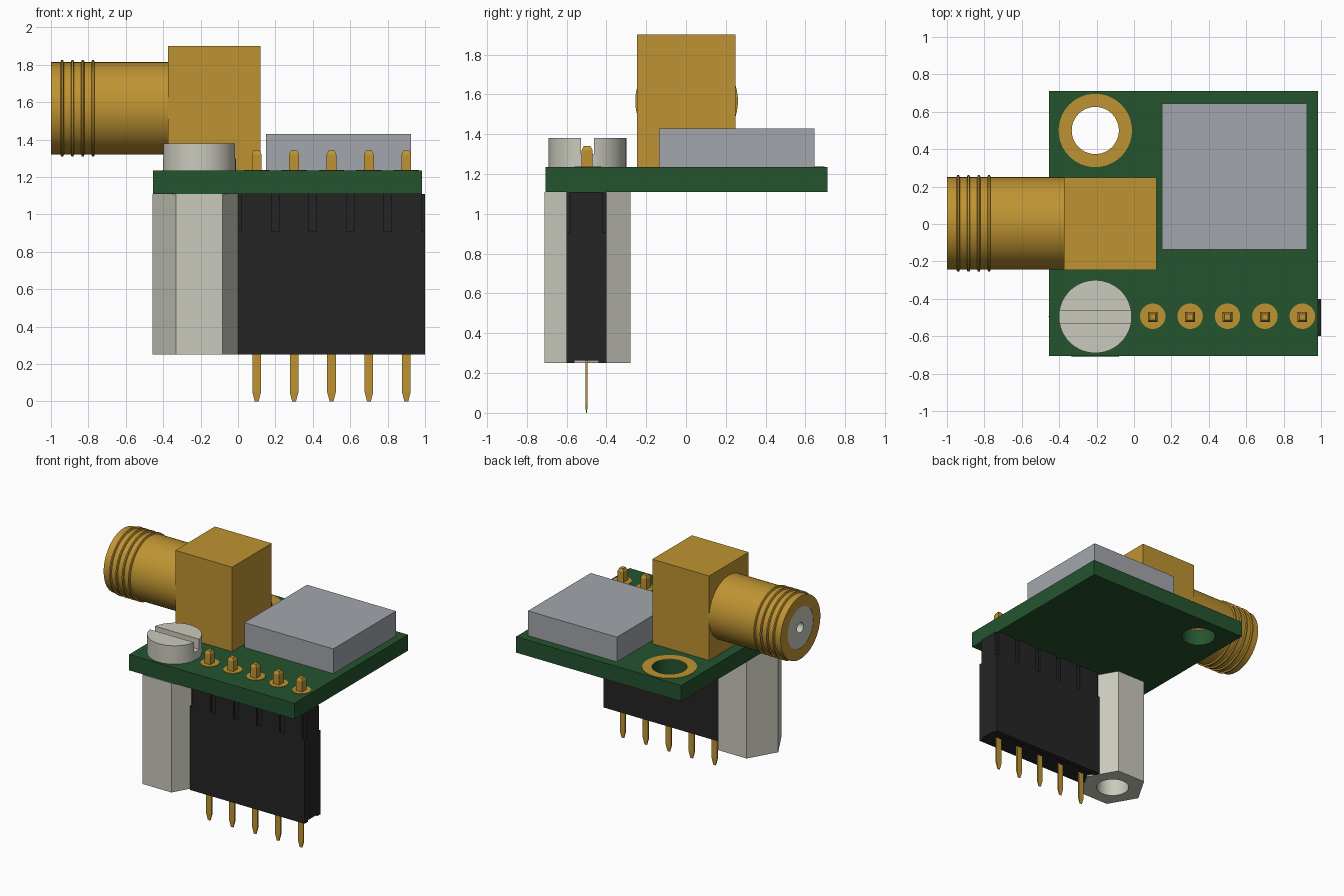
import bpy, bmesh, math
from mathutils import Matrix, Vector

if "Cube" in bpy.data.objects:
    bpy.data.objects.remove(bpy.data.objects["Cube"], do_unlink=True)


def material(name, rgb):
    m = bpy.data.materials.new(name)
    m.use_nodes = True
    m.diffuse_color = (*rgb, 1)
    m.node_tree.nodes["Principled BSDF"].inputs["Base Color"].default_value = (*rgb, 1)
    return m


GOLD = material("gold", (0.52, 0.295, 0.032))
GREEN = material("board green", (0.018, 0.088, 0.028))
GREY = material("can grey", (0.365, 0.38, 0.41))
BLACK = material("plastic black", (0.018, 0.018, 0.019))
STEEL = material("pale metal", (0.59, 0.59, 0.51))


def finish(name, bm, mat, smooth=False):
    bmesh.ops.recalc_face_normals(bm, faces=bm.faces)
    me = bpy.data.meshes.new(name)
    bm.to_mesh(me)
    bm.free()
    ob = bpy.data.objects.new(name, me)
    bpy.context.collection.objects.link(ob)
    if mat:
        me.materials.append(mat)
    if smooth:
        smooth_edges(ob)
    return ob


def smooth_edges(ob):
    bpy.ops.object.select_all(action='DESELECT')
    ob.select_set(True)
    bpy.context.view_layer.objects.active = ob
    bpy.ops.object.shade_smooth_by_angle(angle=math.radians(30))


def boxes(name, spans, mat=None):
    """One mesh of boxes, each given as x, y and z ranges."""
    bm = bmesh.new()
    for span in spans:
        mid = Vector([(a + b) / 2 for a, b in span])
        size = Vector([b - a for a, b in span])
        bmesh.ops.create_cube(bm, size=1, matrix=Matrix.Translation(mid) @ Matrix.Diagonal((*size, 1)))
    return finish(name, bm, mat)


def lathe(name, profile, mat=None, at=(0, 0, 0), steps=64, sideways=False, smooth=True):
    """Spin (radius, height) points about z, or about x when sideways."""
    bm = bmesh.new()
    vs = [bm.verts.new((r, 0, h)) for r, h in profile]
    edges = [bm.edges.new(pair) for pair in zip(vs, vs[1:])]
    if profile[0][0] > 0:
        edges.append(bm.edges.new((vs[-1], vs[0])))
    bmesh.ops.spin(bm, geom=vs + edges, axis=(0, 0, 1), cent=(0, 0, 0),
                   angle=math.tau, steps=steps, use_duplicate=False)
    bmesh.ops.remove_doubles(bm, verts=bm.verts, dist=1e-5)
    turn = Matrix.Rotation(math.pi / 2, 4, 'Y') if sideways else Matrix()
    bm.transform(Matrix.Translation(at) @ turn)
    return finish(name, bm, mat, smooth)


def disc(r, low, high):
    return [(0, low), (r, low), (r, high), (0, high)]


def tube(inner, outer, low, high):
    return [(inner, low), (outer, low), (outer, high), (inner, high)]


def cut(ob, cutter):
    mod = ob.modifiers.new("cut", 'BOOLEAN')
    mod.operation = 'DIFFERENCE'
    mod.solver = 'EXACT'
    mod.object = cutter
    bpy.context.view_layer.objects.active = ob
    bpy.ops.object.modifier_apply(modifier=mod.name)
    bpy.data.objects.remove(cutter, do_unlink=True)
    smooth_edges(ob)


def tapered_pin(name, x, y, width, depth, levels):
    """Rectangular pin; levels are (height, scale)."""
    bm = bmesh.new()
    rings = []
    for z, s in levels:
        w, d = width * s / 2, depth * s / 2
        rings.append([bm.verts.new((x + i * w, y + j * d, z))
                      for i, j in ((-1, -1), (1, -1), (1, 1), (-1, 1))])
    for low, high in zip(rings, rings[1:]):
        for i in range(4):
            k = (i + 1) % 4
            bm.faces.new((low[i], low[k], high[k], high[i]))
    bm.faces.new(rings[0])
    bm.faces.new(rings[-1])
    return finish(name, bm, GOLD)


BOTTOM, TOP = 1.11, 1.235
POST_X, POST_Y, HOLE_Y = -0.207, -0.495, 0.5

# Circuit board with an open mounting hole and its plated ring
board = boxes("circuit_board", [((-0.455, 0.985), (-0.705, 0.71), (BOTTOM, TOP))], GREEN)
cut(board, lathe("hole_cutter", disc(0.126, 1, 1.4), at=(POST_X, HOLE_Y, 0)))
lathe("mounting_ring", tube(0.126, 0.196, TOP - 0.002, TOP + 0.003), GOLD, (POST_X, HOLE_Y, 0))

# Shielded module
boxes("module_can", [((0.15, 0.925), (-0.135, 0.645), (TOP, 1.43))], GREY)

# Right-angle coaxial connector
boxes("connector_block", [((-0.375, 0.12), (-0.245, 0.248), (TOP, 1.9))], GOLD)
axis = (0, 0.003, 1.567)
outline = [(0.16, -1), (0.247, -1)]
for i in range(4):
    x = -0.94 + i * 0.055
    outline += [(0.247, x - 0.009), (0.258, x - 0.005), (0.258, x + 0.005), (0.247, x + 0.009)]
outline += [(0.247, -0.37), (0.16, -0.37)]
lathe("connector_barrel", outline, GOLD, axis, sideways=True)
lathe("connector_insulator", [(0, -0.8), (0.04, -0.8), (0.04, -0.998), (0.161, -0.998),
                              (0.161, -0.4), (0, -0.4)], STEEL, axis, sideways=True)

# Hexagonal standoff with a threaded bore
standoff = lathe("hex_standoff", disc(0.25, 0.25, BOTTOM), STEEL,
                 (POST_X, POST_Y, 0), steps=6, smooth=False)
cut(standoff, lathe("bore_cutter", disc(0.12, 0, 1.0), at=(POST_X, POST_Y, 0)))

# Slotted screw head
screw = lathe("screw_head", disc(0.195, TOP - 0.01, 1.38), STEEL, (POST_X, POST_Y, 0))
cut(screw, boxes("slot_cutter", [((-0.6, 0.2), (-0.528, -0.462), (1.3, 1.5))]))

# Header body with side grooves and a shallow channel underneath
header = boxes("header_body", [((0, 1), (-0.6, -0.4), (0.25, BOTTOM))], BLACK)
grooves = [((0.2 * i - 0.02, 0.2 * i + 0.02), (side - 0.02, side + 0.02), (0.91, 1.2))
           for i in range(6) for side in (-0.6, -0.4)]
grooves.append(((-0.1, 1.1), (-0.56, -0.44), (0.2, 0.262)))
cut(header, boxes("groove_cutter", grooves))

# Pins below, square tails and solder pads above
for i in range(5):
    x = 0.1 + 0.2 * i
    n = i + 1
    tapered_pin(f"lower_pin_{n}", x, -0.5, 0.046, 0.012, [(0, 0.45), (0.05, 1), (0.3, 1)])
    tapered_pin(f"upper_pin_{n}", x, -0.497, 0.052, 0.054, [(1.1, 1), (1.32, 1), (1.342, 0.6)])
    lathe(f"solder_pad_{n}", disc(0.068, TOP - 0.002, TOP + 0.004), GOLD, (x, -0.493, 0), steps=40)
